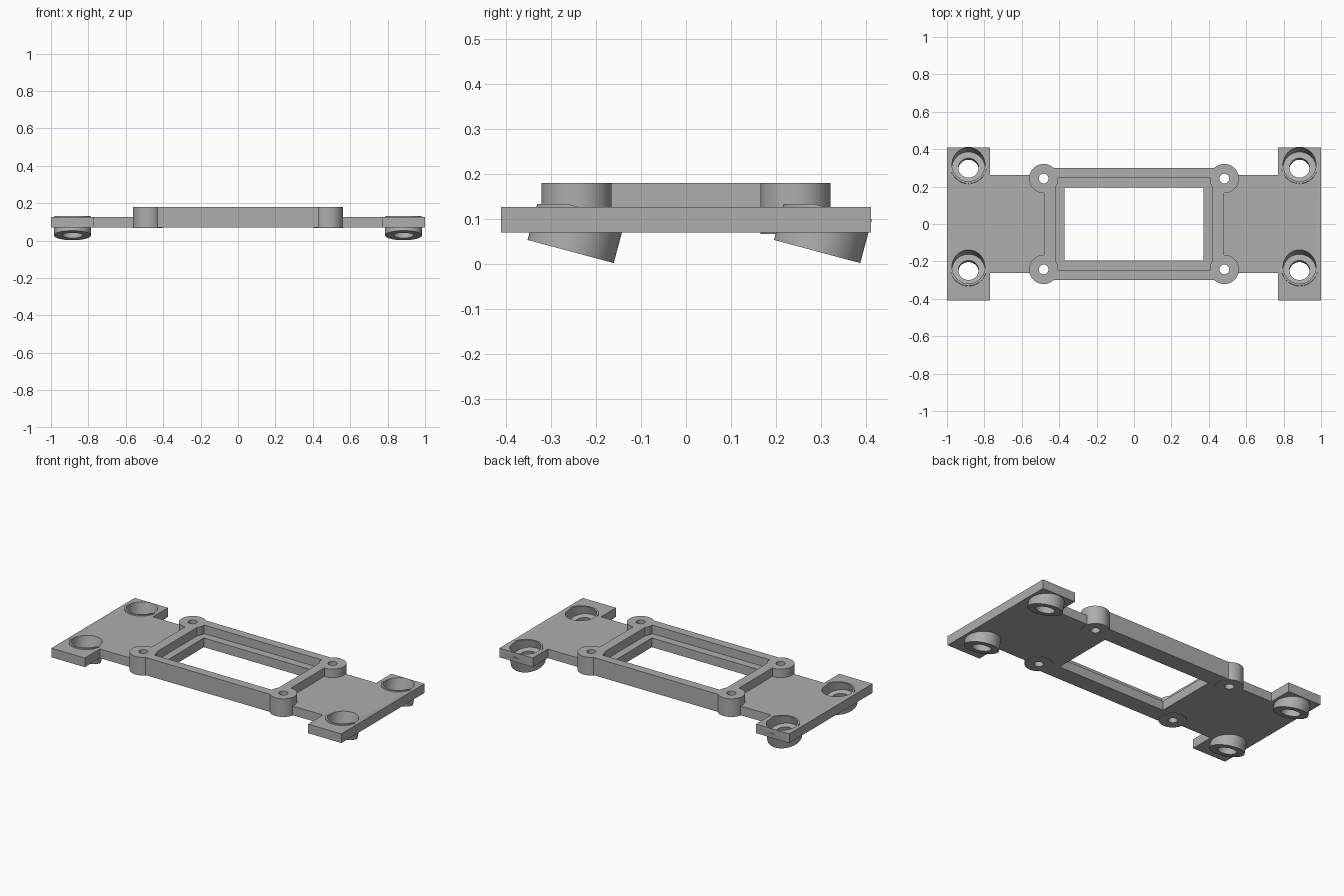
import bpy, bmesh, math
from mathutils import Matrix, Vector

if "Cube" in bpy.data.objects:
    bpy.data.objects.remove(bpy.data.objects["Cube"])

grey = bpy.data.materials.new("plain_grey")
grey.diffuse_color = (0.42, 0.42, 0.42, 1)
grey.use_nodes = True
grey.node_tree.nodes["Principled BSDF"].inputs["Base Color"].default_value = grey.diffuse_color


def finish(name, bm):
    bmesh.ops.recalc_face_normals(bm, faces=bm.faces)
    me = bpy.data.meshes.new(name)
    bm.to_mesh(me)
    bm.free()
    me.materials.append(grey)
    ob = bpy.data.objects.new(name, me)
    bpy.context.collection.objects.link(ob)
    return ob


def prism(name, pts, z0, z1):
    bm = bmesh.new()
    f = bm.faces.new([bm.verts.new((x, y, z0)) for x, y in pts])
    r = bmesh.ops.extrude_face_region(bm, geom=[f])
    top = [v for v in r["geom"] if isinstance(v, bmesh.types.BMVert)]
    bmesh.ops.translate(bm, verts=top, vec=(0, 0, z1 - z0))
    return finish(name, bm)


def box(name, hx, hy, z0, z1):
    return prism(name, [(-hx, -hy), (hx, -hy), (hx, hy), (-hx, hy)], z0, z1)


def cylinder(name, base, r, t0, t1, tilt=0.0, clip=None):
    """Cylinder along its own axis from t0 to t1, leaning towards +y."""
    bm = bmesh.new()
    m = (Matrix.Translation(base) @ Matrix.Rotation(-tilt, 4, 'X')
         @ Matrix.Translation((0, 0, (t0 + t1) / 2)))
    bmesh.ops.create_cone(bm, cap_ends=True, segments=64, radius1=r, radius2=r,
                          depth=t1 - t0, matrix=m)
    if clip is not None:
        cut = bmesh.ops.bisect_plane(bm, geom=bm.verts[:] + bm.edges[:] + bm.faces[:],
                                     plane_co=(0, 0, clip), plane_no=(0, 0, 1),
                                     clear_outer=True)
        edges = [e for e in cut["geom_cut"] if isinstance(e, bmesh.types.BMEdge)]
        bmesh.ops.holes_fill(bm, edges=edges, sides=0)
    return finish(name, bm)


def combine(target, tools, operation):
    for t in tools:
        mod = target.modifiers.new(t.name, 'BOOLEAN')
        mod.operation, mod.object, mod.solver = operation, t, 'EXACT'
        bpy.context.view_layer.update()
        me = bpy.data.meshes.new_from_object(
            target.evaluated_get(bpy.context.evaluated_depsgraph_get()))
        target.modifiers.clear()
        target.data = me
        bpy.data.objects.remove(t)


# H-shaped plate
half = [(1, -.41), (1, .41), (.77, .41), (.77, .262)]
outline = half + [(-x, y) for x, y in reversed(half)]
outline += [(-.77, -.41), (-.77, -.262), (.77, -.262), (.77, -.41)]
outline = [p for i, p in enumerate(outline) if p not in outline[:i]]
plate = prism("mounting_plate", outline, .07, .127)

# Raised frame around the window, with its pocket
frame = box("raised_frame", .48, .30, .07, .18)
combine(frame, [box("pocket", .42, .245, .127, .3)], 'DIFFERENCE')

# Screw bosses and tilted cups
corners = [(sx, sy) for sx in (-1, 1) for sy in (-1, 1)]
bosses = [cylinder("screw_boss", (sx * .483, sy * .243, 0), .078, .067, .18)
          for sx, sy in corners]
TILT = math.radians(15)
seats = [Vector((sx * .885, y, .028)) for sx in (-1, 1) for y in (-.256, .291)]
cups = [cylinder("tilted_cup", p, .099, 0, .1, TILT, .133) for p in seats]
combine(plate, [frame] + bosses + cups, 'UNION')

# Window, screw holes, cup bores and cup drain holes
cuts = [box("window", .372, .195, 0, .3)]
cuts += [cylinder("screw_hole", (sx * .483, sy * .243, 0), .026, 0, .3)
         for sx, sy in corners]
for p in seats:
    cuts.append(cylinder("cup_bore", p, .088, .035, .3, TILT))
    cuts.append(cylinder("cup_hole", p, .054, -.1, .1, TILT))
combine(plate, cuts, 'DIFFERENCE')

# Smooth round walls, sharp rims
bpy.context.view_layer.objects.active = plate
plate.select_set(True)
bpy.ops.object.shade_smooth_by_angle(angle=math.radians(30))
